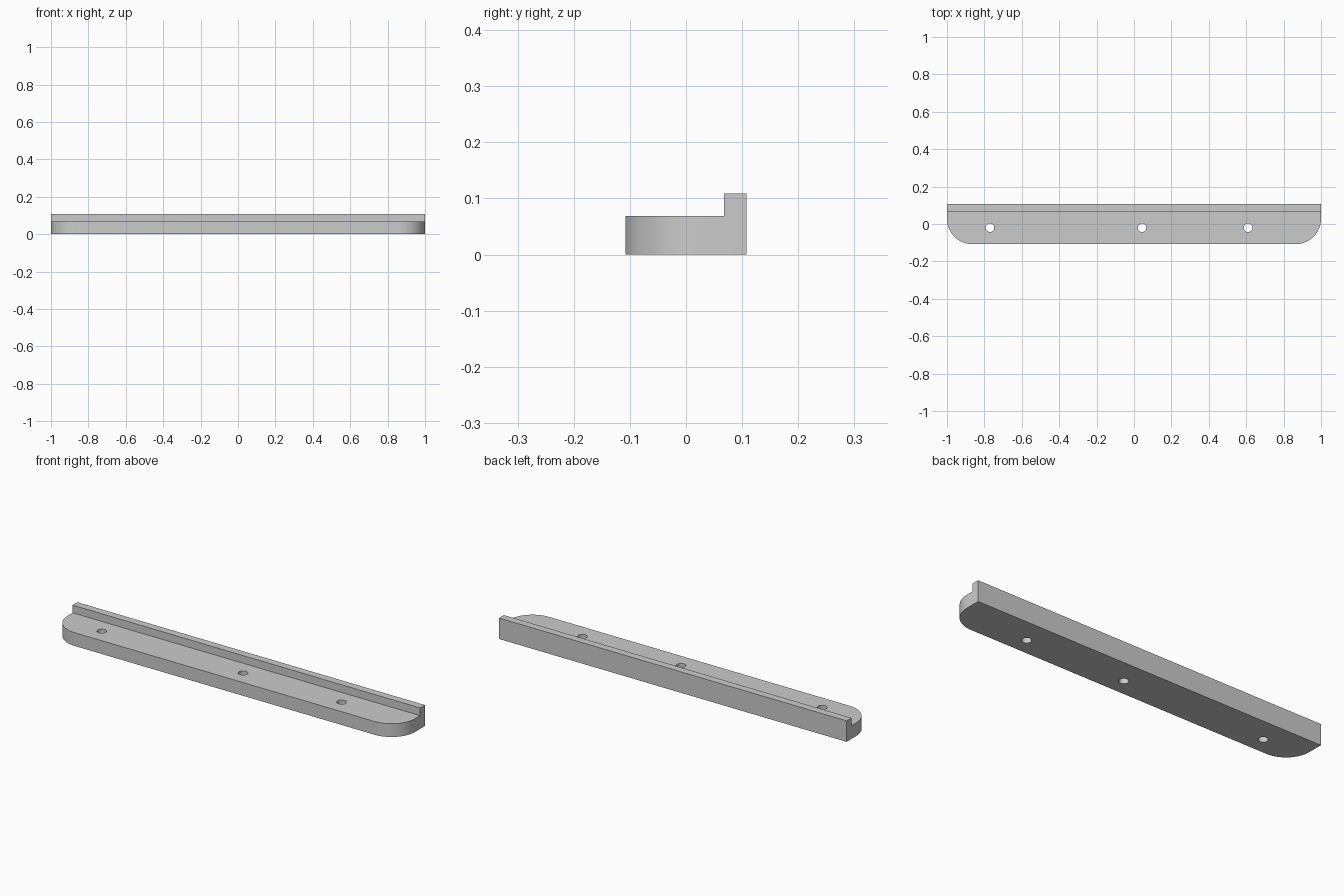
import bpy
import bmesh
from math import sin, cos, pi, radians

if "Cube" in bpy.data.objects:
    bpy.data.objects.remove(bpy.data.objects["Cube"])

HALF_X, HALF_Y = 1.0, 0.108
HEIGHT, LEDGE_Z, LIP_Y = 0.109, 0.069, 0.068
CORNER_R, HOLE_R, HOLE_Y = 0.137, 0.023, -0.02
HOLES_X = (-0.77, 0.043, 0.61)
ARC_STEPS = 24


def prism(name, outline, z0, z1):
    """Extrude a counter-clockwise outline from z0 to z1."""
    bm = bmesh.new()
    base = bm.faces.new([bm.verts.new((x, y, z0)) for x, y in outline])
    top = bmesh.ops.extrude_face_region(bm, geom=[base])["geom"]
    verts = [g for g in top if isinstance(g, bmesh.types.BMVert)]
    bmesh.ops.translate(bm, verts=verts, vec=(0, 0, z1 - z0))
    if base.is_valid and not any(f is base for f in bm.faces):
        bm.faces.new(base.verts)
    bmesh.ops.recalc_face_normals(bm, faces=bm.faces)
    mesh = bpy.data.meshes.new(name)
    bm.to_mesh(mesh)
    bm.free()
    obj = bpy.data.objects.new(name, mesh)
    bpy.context.collection.objects.link(obj)
    return obj


def arc(cx, cy, r, start, end, steps):
    angles = [start + (end - start) * i / steps for i in range(steps + 1)]
    return [(cx + r * cos(a), cy + r * sin(a)) for a in angles]


# Rail: straight back, two rounded front corners
cx, cy = HALF_X - CORNER_R, CORNER_R - HALF_Y
outline = [(HALF_X, HALF_Y), (-HALF_X, HALF_Y)]
outline += arc(-cx, cy, CORNER_R, pi, 1.5 * pi, ARC_STEPS)
outline += arc(cx, cy, CORNER_R, 1.5 * pi, 2 * pi, ARC_STEPS)
rail = prism("mounting_rail", outline, 0, HEIGHT)

# Cutters: the step that leaves the back lip, and the screw holes
step = [(-1.2, -0.3), (1.2, -0.3), (1.2, LIP_Y), (-1.2, LIP_Y)]
cutters = [prism("step_cutter", step, LEDGE_Z, 0.3)]
for x in HOLES_X:
    circle = arc(x, HOLE_Y, HOLE_R, 0, 2 * pi, 32)[:-1]
    cutters.append(prism("hole_cutter", circle, -0.1, 0.2))

bpy.ops.object.select_all(action="DESELECT")
rail.select_set(True)
bpy.context.view_layer.objects.active = rail
for cutter in cutters:
    cutter.hide_render = True
    mod = rail.modifiers.new("cut", "BOOLEAN")
    mod.operation = "DIFFERENCE"
    mod.solver = "EXACT"
    mod.object = cutter
    bpy.ops.object.modifier_apply(modifier=mod.name)
for cutter in cutters:
    bpy.data.objects.remove(cutter)

# Plain grey finish, smooth curves with sharp edges
grey = bpy.data.materials.new("plain_grey")
grey.use_nodes = True
colour = (0.6, 0.6, 0.6, 1)
grey.diffuse_color = colour
grey.node_tree.nodes["Principled BSDF"].inputs["Base Color"].default_value = colour
rail.data.materials.clear()
rail.data.materials.append(grey)
bpy.ops.object.shade_smooth_by_angle(angle=radians(30))
